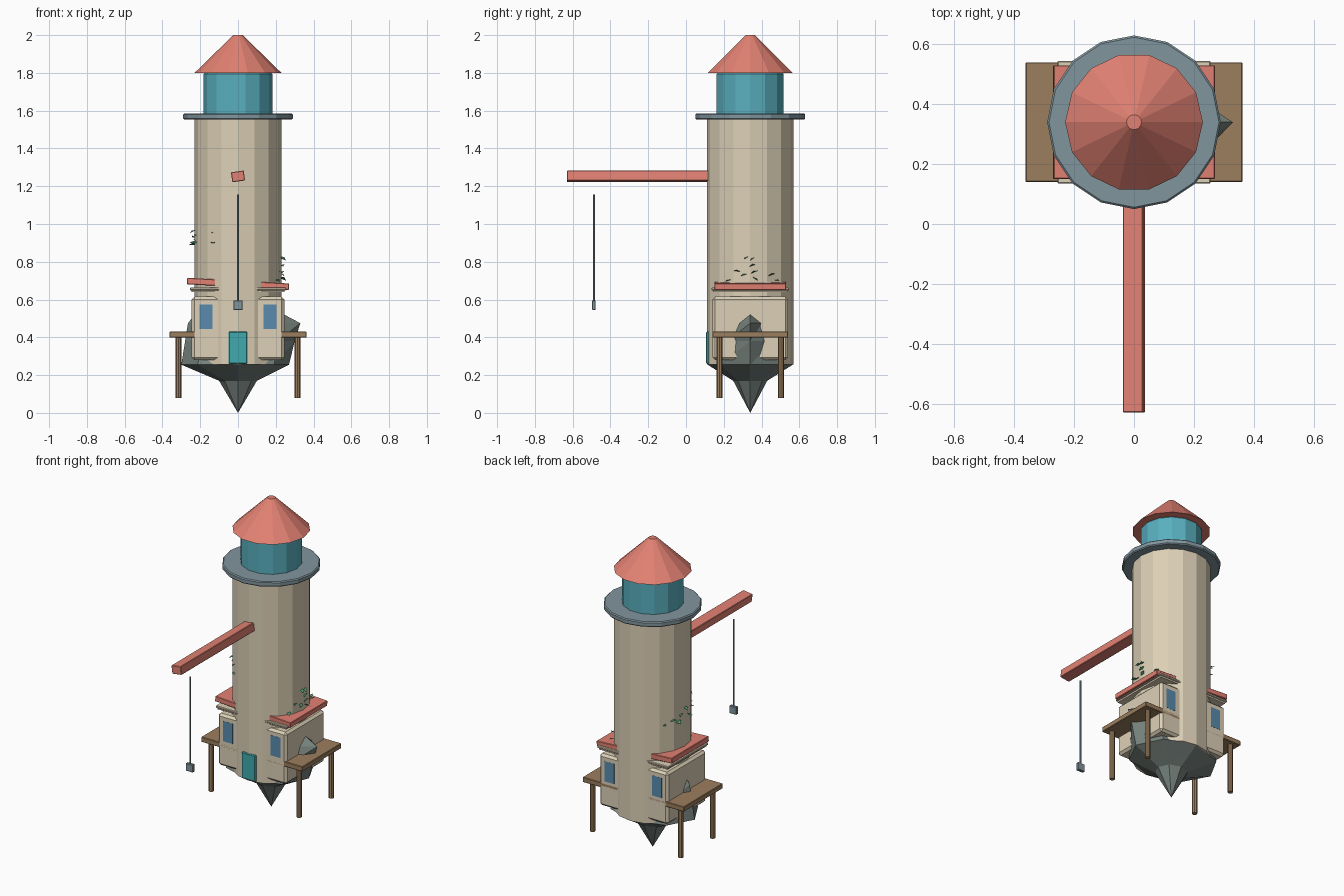
import bpy, bmesh, math, random
from mathutils import Matrix, Vector, Euler

if "Cube" in bpy.data.objects:
    bpy.data.objects.remove(bpy.data.objects["Cube"])

random.seed(4)
CY = 0.34  # y of the tower axis


def material(name, rgb):
    m = bpy.data.materials.new(name)
    m.diffuse_color = (*rgb, 1)
    m.use_nodes = True
    m.node_tree.nodes["Principled BSDF"].inputs["Base Color"].default_value = m.diffuse_color
    return m


STONE = material("sandstone", (0.72, 0.63, 0.47))
RED = material("red_paint", (0.76, 0.22, 0.17))
TEAL = material("lantern_glass", (0.10, 0.43, 0.52))
DOOR = material("door_teal", (0.05, 0.40, 0.42))
BLUE = material("window_blue", (0.10, 0.26, 0.42))
SLATE = material("slate", (0.22, 0.30, 0.34))
WOOD = material("wood", (0.33, 0.21, 0.11))
ROCK = material("rock", (0.18, 0.22, 0.20))
LEAF = material("leaf", (0.07, 0.30, 0.15))


def finish(name, bm, mat, loc=(0, 0, 0), rot=(0, 0, 0), bevel=0):
    bmesh.ops.recalc_face_normals(bm, faces=bm.faces)
    me = bpy.data.meshes.new(name)
    bm.to_mesh(me)
    bm.free()
    me.materials.append(mat)
    ob = bpy.data.objects.new(name, me)
    ob.location, ob.rotation_euler = loc, rot
    bpy.context.collection.objects.link(ob)
    if bevel:
        b = ob.modifiers.new("bevel", "BEVEL")
        b.width, b.segments, b.limit_method = bevel, 1, "ANGLE"
    return ob


def box(name, mat, size, loc, rot=(0, 0, 0), bevel=0):
    bm = bmesh.new()
    bmesh.ops.create_cube(bm, size=1, matrix=Matrix.Diagonal((*size, 1)))
    return finish(name, bm, mat, loc, rot, bevel)


def cone(name, mat, r1, r2, z1, z2, sides, x=0, y=CY, bevel=0):
    bm = bmesh.new()
    bmesh.ops.create_cone(bm, cap_ends=True, segments=sides, radius1=r1, radius2=r2, depth=z2 - z1)
    # first corner points along +y
    bmesh.ops.rotate(bm, verts=bm.verts, matrix=Matrix.Rotation(math.pi / 2, 3, "Z"))
    return finish(name, bm, mat, (x, y, (z1 + z2) / 2), bevel=bevel)


# Tower, gallery, lantern and roof
cone("tower", STONE, 0.23, 0.23, 0.255, 1.56, 16)
cone("gallery", SLATE, 0.29, 0.29, 1.552, 1.586, 16, bevel=0.006)
cone("lantern", TEAL, 0.182, 0.182, 1.58, 1.80, 14, bevel=0.006)
cone("roof", RED, 0.23, 0.025, 1.80, 2.0, 14)

# House block passing through the tower, with cornice and tilted roof slab
box("house", STONE, (0.49, 0.40, 0.335), (0, CY, 0.4475), bevel=0.014)
box("cornice_lower", STONE, (0.49, 0.395, 0.012), (0, CY, 0.645))
box("cornice_upper", STONE, (0.51, 0.41, 0.014), (0, CY, 0.656), bevel=0.003)
box("house_roof", RED, (0.54, 0.38, 0.034), (0, CY, 0.683), (0, math.radians(3.2), 0), 0.003)
for sx in (-1, 1):
    for sy in (-1, 1):
        box("window", BLUE, (0.07, 0.004, 0.13), (sx * 0.17, CY + sy * 0.199, 0.51))
box("door", DOOR, (0.10, 0.02, 0.17), (0, 0.116, 0.345), bevel=0.005)

# Deck on four posts
box("deck", WOOD, (0.725, 0.40, 0.032), (0, CY, 0.414), bevel=0.003)
for sx in (-1, 1):
    for sy in (-1, 1):
        cone("deck_post", WOOD, 0.016, 0.016, 0.08, 0.405, 8, sx * 0.315, CY + sy * 0.163)

# Hoist beam, rope and weight
box("hoist_beam", RED, (0.068, 0.84, 0.053), (0, -0.21, 1.252), (0, math.radians(-8), 0), 0.003)
cone("rope", SLATE, 0.006, 0.006, 0.59, 1.155, 6, 0, -0.488)
box("weight", SLATE, (0.05, 0.02, 0.05), (0, -0.488, 0.57), bevel=0.003)

# Faceted floating rock: rings of (z, left reach, right reach, half depth)
bm = bmesh.new()
N = 8
rings = []
for z, left, right, depth in [(0.17, 0.10, 0.10, 0.09), (0.255, 0.30, 0.27, 0.225),
                              (0.38, 0.28, 0.30, 0.17), (0.475, 0.265, 0.33, 0.09)]:
    ring = []
    for i in range(N):
        a = 2 * math.pi * i / N
        c = math.cos(a)
        ring.append(bm.verts.new((c * (right if c > 0 else left), math.sin(a) * depth, z)))
    rings.append(ring)
tip = bm.verts.new((0, 0, 0))
ridge = [bm.verts.new((-0.235, 0, 0.515)), bm.verts.new((0.245, 0, 0.52))]
for i in range(N):
    j = (i + 1) % N
    bm.faces.new((tip, rings[0][j], rings[0][i]))
    for a, b in zip(rings, rings[1:]):
        bm.faces.new((a[i], a[j], b[j]))
        bm.faces.new((a[i], b[j], b[i]))
    bm.faces.new((rings[3][i], rings[3][j], ridge[0 if i in (2, 3, 4, 5) else 1]))
for i in (2, 6):
    bm.faces.new((rings[3][i], ridge[0], ridge[1]))
finish("rock", bm, ROCK, (0, CY, 0))


# Ivy: small diamond leaves scattered on the tower wall
def ivy(name, spots):
    bm = bmesh.new()
    for deg, z, s in spots:
        a = math.radians(deg)
        m = (Matrix.Translation((0.238 * math.cos(a), 0.238 * math.sin(a), z))
             @ Euler((random.uniform(-.5, .5), random.uniform(-.5, .5), random.uniform(0, 6.3))).to_matrix().to_4x4())
        pts = [(-s, 0, 0), (0, -s * .5, s * .2), (s, 0, 0), (0, s * .5, s * .2)]
        bm.faces.new([bm.verts.new(m @ Vector(p)) for p in pts])
    finish(name, bm, LEAF, (0, CY, 0))


ivy("ivy_right", [(-5, .82, .02), (3, .815, .02), (3, .78, .02), (-18, .75, .02), (5, .745, .02),
                  (28, .73, .022), (-8, .73, .02), (-29, .70, .025), (6, .71, .025), (36, .70, .02)])
ivy("ivy_left", [(180, .96, .024), (170, .93, .024), (190, .90, .032), (165, .89, .034), (200, .94, .02),
                 (155, .91, .024), (236, .955, .02), (236, .90, .02), (142, .89, .022)])
